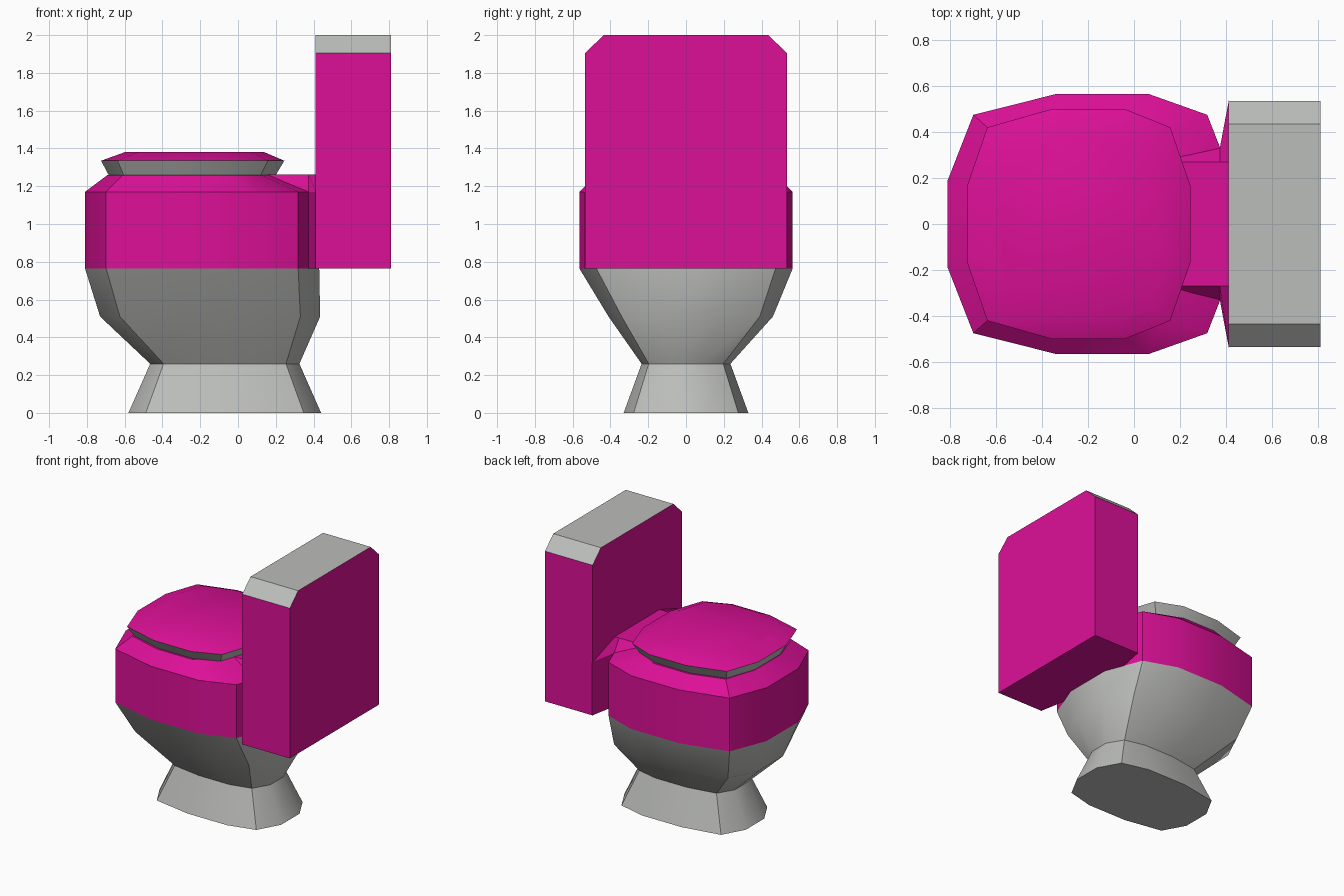
import bpy, bmesh, math

if "Cube" in bpy.data.objects:
    bpy.data.objects.remove(bpy.data.objects["Cube"])


def material(name, rgb):
    m = bpy.data.materials.new(name)
    m.diffuse_color = (*rgb, 1)
    m.use_nodes = True
    m.node_tree.nodes["Principled BSDF"].inputs["Base Color"].default_value = m.diffuse_color
    return m


PINK = material("magenta", (0.72, 0.005, 0.31))
GREY = material("light grey", (0.50, 0.51, 0.49))

# Half of the twelve-sided rounded outline (x, y as fractions of half sizes)
HALF = [(1, 0.335), (0.82, 0.84), (0.41, 1), (-0.24, 1), (-0.82, 0.84), (-1, 0.335)]
OUTLINE = HALF + [(x, -y) for x, y in reversed(HALF)]


def ring(x0, x1, y, z, y_mid=0.0):
    cx, hx = (x0 + x1) / 2, (x1 - x0) / 2
    return [(cx + hx * u, y_mid + y * v, z) for u, v in OUTLINE]


def loft(name, rings, mats, pick=None, cap_start=True, cap_end=True):
    bm = bmesh.new()
    loops = [[bm.verts.new(p) for p in r] for r in rings]
    for a, b in zip(loops, loops[1:]):
        n = len(a)
        for i in range(n):
            j = (i + 1) % n
            bm.faces.new((a[i], a[j], b[j], b[i]))
    if cap_start:
        bm.faces.new(loops[0][::-1])
    if cap_end:
        bm.faces.new(loops[-1])
    bmesh.ops.recalc_face_normals(bm, faces=bm.faces[:])
    bm.normal_update()
    if pick:
        for f in bm.faces:
            f.material_index = pick(f)
    me = bpy.data.meshes.new(name)
    bm.to_mesh(me)
    bm.free()
    for m in mats:
        me.materials.append(m)
    ob = bpy.data.objects.new(name, me)
    bpy.context.collection.objects.link(ob)
    bpy.ops.object.select_all(action='DESELECT')
    ob.select_set(True)
    bpy.context.view_layer.objects.active = ob
    bpy.ops.object.shade_smooth_by_angle(angle=math.radians(30))
    return ob


# Pedestal: flared foot, narrow waist, widening to the bowl
loft("pedestal", [
    ring(-0.58, 0.44, 0.33, 0),
    ring(-0.465, 0.325, 0.235, 0.26),
    ring(-0.73, 0.435, 0.435, 0.51, 0.025),
    ring(-0.81, 0.43, 0.565, 0.765),
], [GREY])

# Bowl: upright band with a sloping rim
loft("bowl", [
    ring(-0.81, 0.43, 0.565, 0.765),
    ring(-0.81, 0.43, 0.565, 1.17),
    ring(-0.69, 0.20, 0.47, 1.26),
], [PINK])

# Seat and lid: grey flared underside, magenta top
loft("seat_lid", [
    ring(-0.685, 0.20, 0.455, 1.26),
    ring(-0.725, 0.245, 0.50, 1.335),
    ring(-0.60, 0.14, 0.41, 1.38),
], [PINK, GREY], lambda f: 1 if f.normal.z < 0 else 0)


# Bridge between bowl and tank, flaring to the tank corners
def section(x, y, shoulder):
    return [(x, -y, 0.765), (x, y, 0.765), (x, y, shoulder),
            (x, 0.27, 1.262), (x, -0.27, 1.262), (x, -y, shoulder)]


loft("bridge", [
    section(0.16, 0.29, 1.25),
    section(0.373, 0.33, 1.17),
    section(0.412, 0.537, 1.17),
], [PINK])


# Tank: box with chamfered top corners, grey on the top faces
def tank_profile(x):
    return [(x, -0.535, 0.765), (x, 0.535, 0.765), (x, 0.535, 1.905),
            (x, 0.435, 2.0), (x, -0.435, 2.0), (x, -0.535, 1.905)]


loft("tank", [tank_profile(0.41), tank_profile(0.81)],
     [PINK, GREY], lambda f: 1 if f.normal.z > 0.3 else 0)
